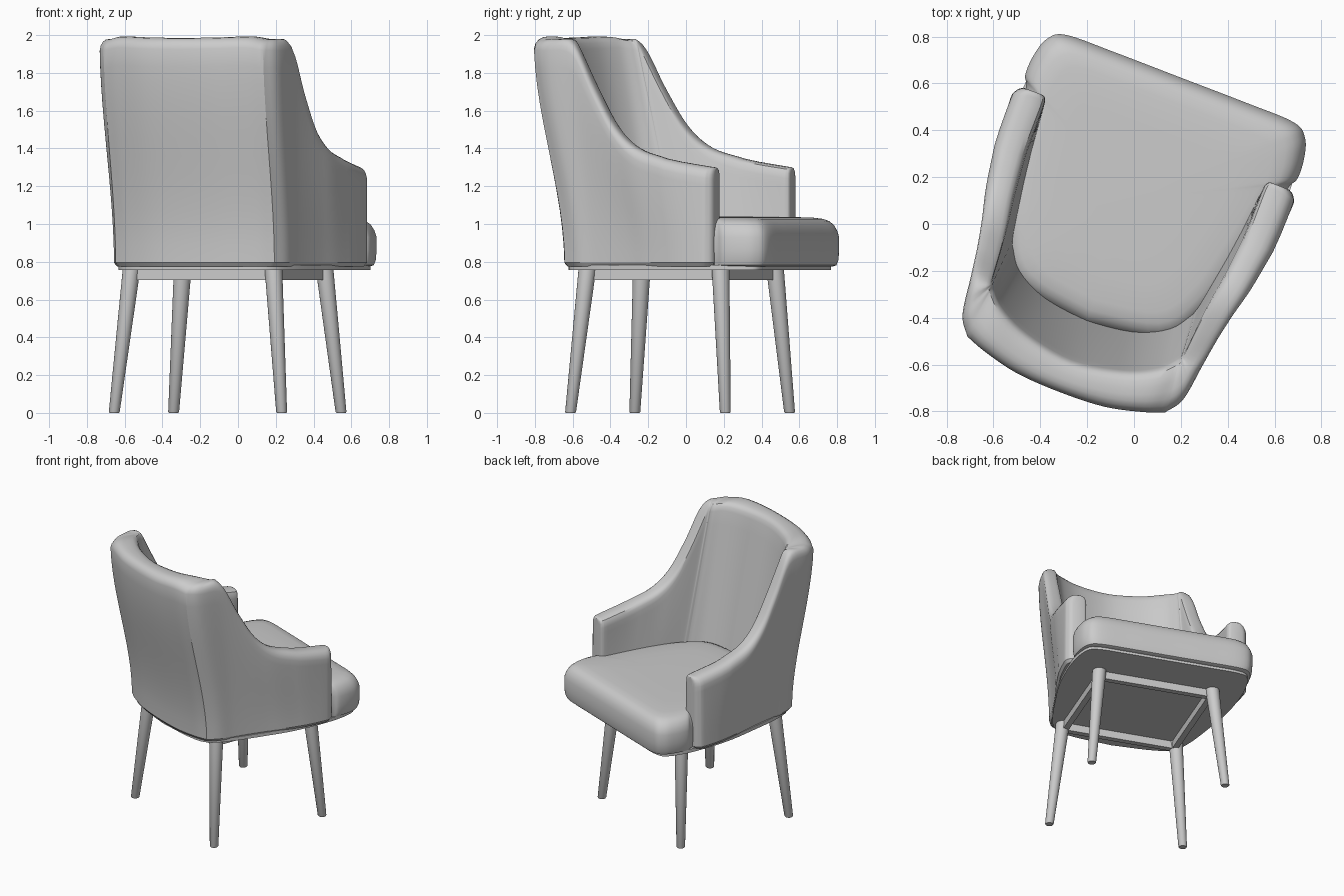
import bpy, bmesh, math
from mathutils import Vector

if "Cube" in bpy.data.objects:
    bpy.data.objects.remove(bpy.data.objects["Cube"])

ANG, U0 = math.radians(-21), -0.04      # the chair stands turned on the floor


def world(u, v, z):
    u += U0
    return Vector((u * math.cos(ANG) - v * math.sin(ANG),
                   u * math.sin(ANG) + v * math.cos(ANG), z))


def loft(name, rings, smooth=40):
    """Skin a list of closed rings (u, v, z) and cap both ends."""
    bm = bmesh.new()
    rows = [[bm.verts.new(world(*p)) for p in r] for r in rings]
    n = len(rows[0])
    for a, b in zip(rows, rows[1:]):
        for i in range(n):
            j = (i + 1) % n
            bm.faces.new((a[i], a[j], b[j], b[i]))
    bm.faces.new(rows[0])
    bm.faces.new(rows[-1])
    bmesh.ops.recalc_face_normals(bm, faces=bm.faces)
    me = bpy.data.meshes.new(name)
    bm.to_mesh(me)
    bm.free()
    ob = bpy.data.objects.new(name, me)
    bpy.context.collection.objects.link(ob)
    bpy.ops.object.select_all(action='DESELECT')
    ob.select_set(True)
    bpy.context.view_layer.objects.active = ob
    bpy.ops.object.shade_smooth_by_angle(angle=math.radians(smooth))
    return ob


def spline(pts, steps, before=None):
    """Catmull-Rom through tuples of any length."""
    ext = lambda a, b: tuple(2 * x - y for x, y in zip(a, b))
    p = [before or ext(pts[0], pts[1])] + list(pts) + [ext(pts[-1], pts[-2])]
    out = []
    for i in range(1, len(p) - 2):
        for k in range(steps):
            t = k / steps
            out.append(tuple(
                0.5 * (2 * b + (c - a) * t + (2 * a - 5 * b + 4 * c - d) * t * t
                       + (3 * b - a - 3 * c + d) * t ** 3)
                for a, b, c, d in zip(*p[i - 1:i + 3])))
    return out + [tuple(pts[-1])]


def mirror_outline(half, steps=5):
    """Half outline from centre front to centre back -> full closed loop."""
    b = (-half[1][0], half[1][1])
    right = spline(half, steps, b)
    return right + [(-u, v) for u, v in right[-2:0:-1]]


# --- backrest and arms: one wrap-around shell ---
# top height, outer bottom uv, outer top uv, inner bottom uv, inner top uv
back = [
    (1.985, 0, -.61, 0, -.785, 0, -.415, 0, -.648),
    (1.988, .20, -.60, .20, -.775, .19, -.395, .22, -.61),
    (1.993, .36, -.565, .36, -.738, .34, -.32, .36, -.545),
    (1.98, .45, -.53, .452, -.705, .41, -.22, .43, -.475)]
side = [
    back[-1],
    (1.978, .490, -.45, .505, -.625, .415, -.20, .433, -.465),
    (1.955, .507, -.35, .53, -.46, .42, -.18, .44, -.45),
    (1.72, .53, -.24, .55, -.33, .43, -.12, .45, -.33),
    (1.52, .56, -.12, .575, -.21, .44, -.04, .463, -.21),
    (1.405, .595, .0, .607, -.08, .45, .05, .482, -.08),
    (1.345, .63, .15, .637, .10, .465, .16, .50, .10)]
arm_end = [
    side[-1],
    (1.307, .645, .31, .643, .31, .497, .325, .50, .325),
    (1.302, .637, .347, .635, .347, .505, .36, .505, .36),
    (1.298, .622, .366, .62, .366, .513, .371, .513, .371),
    (1.292, .605, .374, .602, .374, .525, .375, .525, .375)]
flip = lambda s: tuple(-x if i in (1, 3, 5, 7) else x for i, x in enumerate(s))
half = (spline(back, 5, flip(back[1]))[:-1] + spline(side, 5)[:-1]
        + spline(arm_end, 3, side[-2]))
stations = [flip(s) for s in half[:0:-1]] + half

ZB, ROWS = 0.775, 12


def section(s):
    zt, obu, obv, otu, otv, ibu, ibv, itu, itv = s
    lerp = lambda a, b, t: a + (b - a) * t

    def wall(z, w):
        f = max(0, min(1, (z - ZB) / (zt - ZB)))
        g = f * f * (3 - 2 * f)
        o = (lerp(obu, otu, g), lerp(obv, otv, g))
        i = (lerp(ibu, itu, f), lerp(ibv, itv, f))
        return (lerp(o[0], i[0], w), lerp(o[1], i[1], w), z)
    zs = [lerp(ZB + .02, zt - .06, k / ROWS) for k in range(ROWS + 1)]
    crown = [(.04, .036), (.13, .016), (.26, .004), (.42, 0),
             (.6, 0), (.78, .003), (.91, .012), (.98, .03)]
    foot = (obu * .975, obv * .975, ZB)
    return ([foot] + [wall(z, 0) for z in zs]
            + [wall(zt - d, w) for w, d in crown]
            + [wall(z, 1) for z in reversed(zs)] + [wall(ZB, 1)])


loft("backrest_and_arms", [section(s) for s in stations], 32)

# --- seat cushion: wider in front, tucked into the arms behind ---
seat = mirror_outline([
    (0, .655), (.30, .655), (.52, .65), (.59, .605), (.618, .52), (.622, .43),
    (.598, .375), (.57, .20), (.53, .0), (.46, -.25),
    (.33, -.42), (0, -.48)])
layers = [(.775, .95), (.782, .98), (.81, .995), (.86, 1), (.93, 1), (.965, .985),
          (.995, .96), (1.015, .925), (1.027, .88), (1.034, .80), (1.038, .6), (1.04, .3)]
loft("seat_cushion", [[(u * k, .1 + (v - .1) * k, z) for u, v in seat]
                      for z, k in layers])

# --- base plate under the upholstery ---
plate = mirror_outline([
    (0, .615), (.30, .615), (.50, .61), (.575, .56), (.61, .38), (.60, .1),
    (.55, -.15), (.49, -.38), (.42, -.51), (.28, -.56), (0, -.585)])
loft("base_plate", [[(u, v, z) for u, v in plate] for z in (.757, .782)], 30)

# --- splayed tapered legs ---
for tag, v0, v1 in (("front", .39, .335), ("back", -.488, -.42)):
    for sn, sg in (("left", -1), ("right", 1)):
        rings = []
        for t, r in ((0, .025), (.008, .029), (1, .047)):
            cu, cv = sg * (.475 - .073 * t), v0 + (v1 - v0) * t
            rings.append([(cu + r * math.cos(a * math.tau / 24),
                           cv + r * math.sin(a * math.tau / 24), .765 * t)
                          for a in range(24)])
        loft(f"{tag}_{sn}_leg", rings)


# --- apron rails between the legs ---
def rail(name, u0, u1, v0, v1):
    loft(name, [[(u0, v0, z), (u1, v0, z), (u1, v1, z), (u0, v1, z)]
                for z in (.703, .765)], 30)


rail("front_rail", -.39, .39, .30, .34)
rail("back_rail", -.39, .39, -.44, -.40)
for sn, sg in (("left", -1), ("right", 1)):
    rail(f"{sn}_rail", sg * .39 - .02, sg * .39 + .02, -.42, .33)
